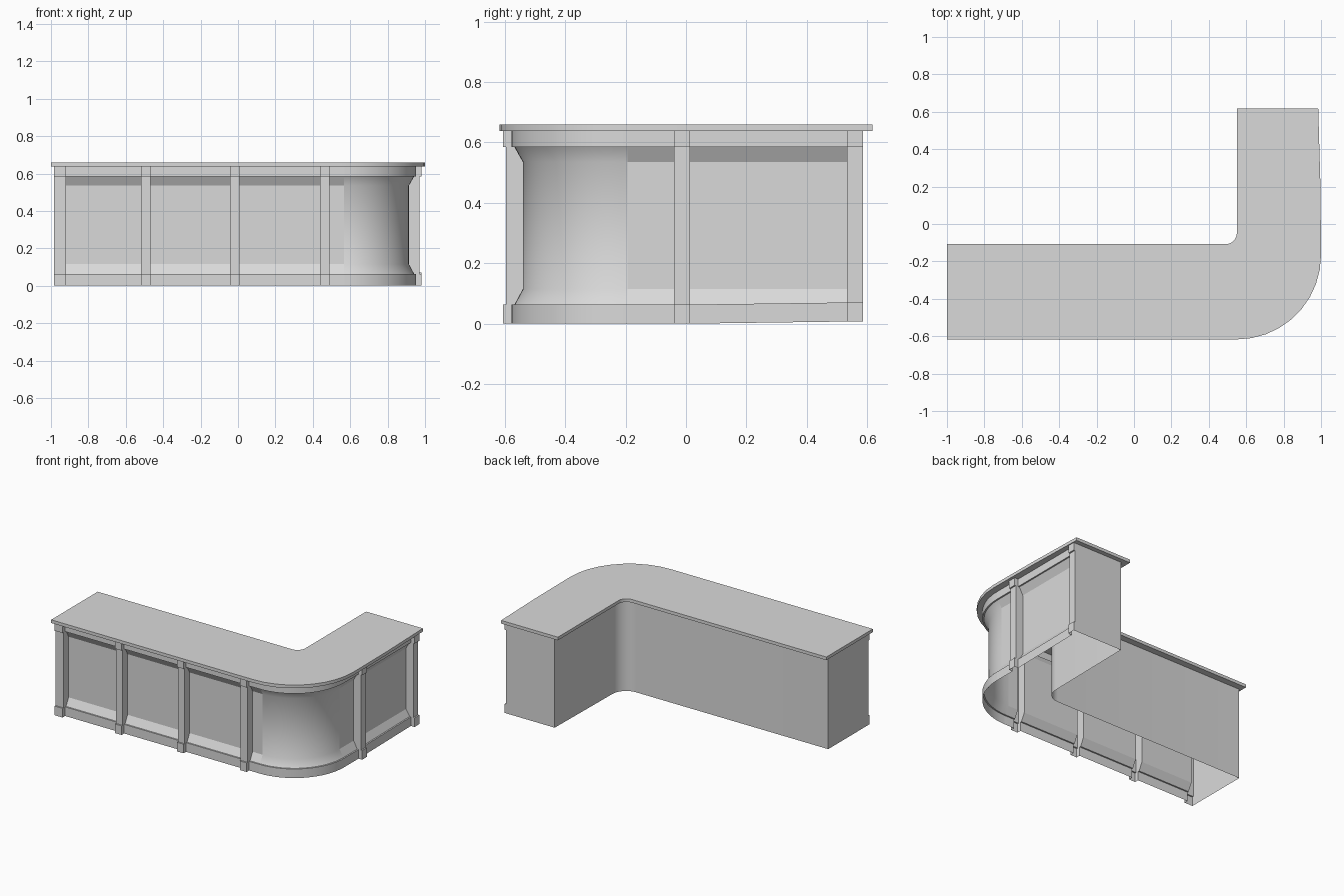
import bpy, bmesh
from math import sin, cos, pi, radians

cube = bpy.data.objects.get("Cube")
if cube:
    bpy.data.objects.remove(cube, do_unlink=True)

grey = bpy.data.materials.new("plain_grey")
grey.use_nodes = True
colour = (0.7, 0.7, 0.7, 1)
grey.diffuse_color = colour
grey.node_tree.nodes["Principled BSDF"].inputs["Base Color"].default_value = colour

HEIGHT = 0.64              # underside of the countertop
LEFT, END = -0.983, 0.585  # ends of the two legs
CX, CY, R = 0.567, -0.193, 0.385  # rounded outer corner

# Cross-sections: (offset outward from the rail line, height)
LEVELS = [0, 0.063, 0.063, 0.115, 0.535, 0.585, 0.585, HEIGHT]
PANEL = [0, 0, -0.01, -0.038, -0.038, -0.01, 0, 0]
POST = [0.028, 0.028, 0.018, 0.018, 0.018, 0.018, 0.028, 0.028]


def arc(cx, cy, r, start, stop, n):
    """Points on an arc, angles in degrees."""
    angles = [radians(start + (stop - start) * i / n) for i in range(n + 1)]
    return [(cx + r * cos(a), cy + r * sin(a)) for a in angles]


def lifted(x, y, z):
    """The foot of the short leg rises slightly toward its end."""
    return (x, y, z + (0.008 * max(0, y) / END if z < 0.1 else 0))


def finish(bm, name):
    bmesh.ops.recalc_face_normals(bm, faces=bm.faces)
    mesh = bpy.data.meshes.new(name)
    bm.to_mesh(mesh)
    bm.free()
    mesh.materials.append(grey)
    ob = bpy.data.objects.new(name, mesh)
    bpy.context.collection.objects.link(ob)
    bpy.ops.object.select_all(action='DESELECT')
    ob.select_set(True)
    bpy.context.view_layer.objects.active = ob
    bpy.ops.object.shade_smooth_by_angle(angle=radians(20))
    return ob


def column(x, y, nx, ny, profile):
    return [lifted(x + nx * d, y + ny * d, z) for d, z in zip(profile, LEVELS)]


# Stations along the front, around the corner and up the side
columns = []
for a, b in [(LEFT, -0.92), (-0.518, -0.468), (-0.043, 0.007), (0.438, 0.49)]:
    if a != LEFT:
        columns.append(column(a, CY - R, 0, -1, PANEL))
    columns += [column(x, CY - R, 0, -1, POST) for x in (a, b)]
    columns.append(column(b, CY - R, 0, -1, PANEL))
corner_first = len(columns)
for i in range(17):
    t = pi / 2 * i / 16
    nx, ny = sin(t), -cos(t)
    columns.append(column(CX + R * nx, CY + R * ny, nx, ny, PANEL))
corner_last = len(columns) - 1
for a, b in [(-0.04, 0.013), (0.533, END)]:
    columns.append(column(CX + R, a, 1, 0, PANEL))
    columns += [column(CX + R, y, 1, 0, POST) for y in (a, b)]
    if b != END:
        columns.append(column(CX + R, b, 1, 0, PANEL))

# Panels, rails and posts in one open-backed sweep
bm = bmesh.new()
grid = [[bm.verts.new(p) for p in c] for c in columns]
for c0, c1 in zip(grid, grid[1:]):
    for j in range(len(LEVELS) - 1):
        bm.faces.new((c0[j], c1[j], c1[j + 1], c0[j + 1]))
facing = finish(bm, "front_panels_and_posts")
for e in facing.data.edges:
    (c0, j0), (c1, j1) = sorted(divmod(v, len(LEVELS)) for v in e.vertices)
    # the rounded corner blends softly, but stays distinct from the flat panels
    if c0 == c1 and c0 in (corner_first, corner_last):
        e.use_edge_sharp = True
    elif corner_first <= c0 < c1 <= corner_last and j0 == j1 and j0 in (3, 4):
        e.use_edge_sharp = False

# Back wall with its rounded inner corner
BACK_X, BACK_Y, BACK_R = 0.597, -0.153, 0.105
back = ([(LEFT, BACK_Y)]
        + arc(BACK_X - BACK_R, BACK_Y + BACK_R, BACK_R, -90, 0, 8)
        + [(BACK_X, END)])
bm = bmesh.new()
walls = [[bm.verts.new(lifted(x, y, z)) for z in (0, HEIGHT)] for x, y in back]
for (a, b), (c, d) in zip(walls, walls[1:]):
    bm.faces.new((a, b, d, c))
# End walls follow the post outline
for wall, outline in ((walls[0], columns[0]), (walls[-1], columns[-1])):
    bm.faces.new([bm.verts.new(p) for p in outline] + [wall[1], wall[0]])
finish(bm, "back_and_end_walls")

# Countertop slab
outline = ([(-1, -0.617)] + arc(0.55, -0.167, 0.45, -90, 0, 9)
           + [(0.997, 0.2), (0.985, 0.617), (0.55, 0.617)]
           + arc(0.49, -0.048, 0.06, 0, -90, 6) + [(-1, -0.108)])
bm = bmesh.new()
face = bm.faces.new([bm.verts.new((x, y, HEIGHT - 0.002)) for x, y in outline])
slab = bmesh.ops.extrude_face_region(bm, geom=[face], use_keep_orig=True)["geom"]
bmesh.ops.translate(bm, vec=(0, 0, 0.022),
                    verts=[v for v in slab if isinstance(v, bmesh.types.BMVert)])
finish(bm, "countertop")
